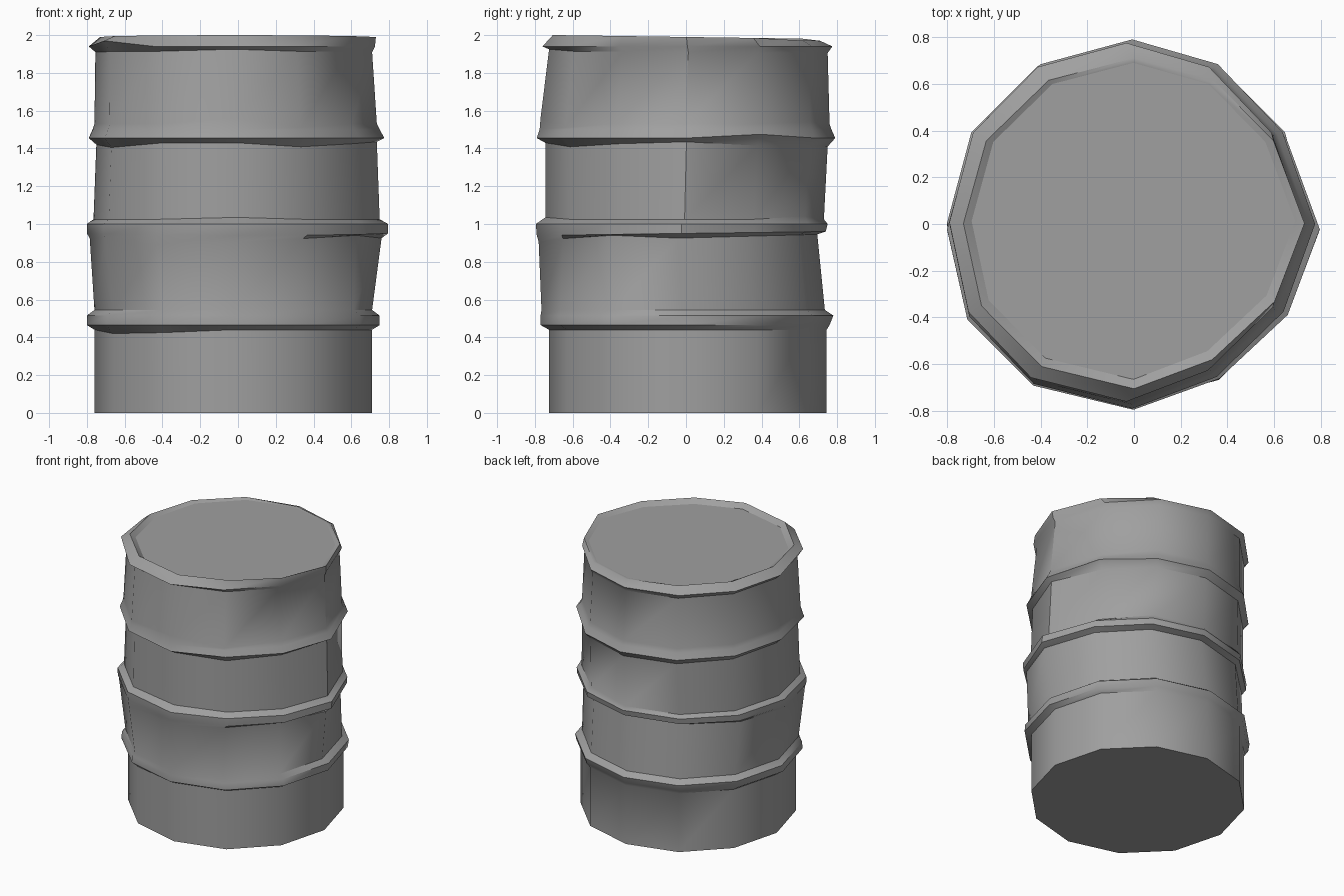
import bpy
import bmesh
from math import sin, cos, radians

cube = bpy.data.objects.get("Cube")
if cube:
    bpy.data.objects.remove(cube, do_unlink=True)

SIDES = 12


def flat_material(name, color):
    material = bpy.data.materials.new(name)
    material.use_nodes = True
    material.diffuse_color = color
    material.node_tree.nodes["Principled BSDF"].inputs["Base Color"].default_value = color
    return material


# Rings from bottom to top: height, x range, y range, forward/back lean in height
rings = [
    (0, -.76, .71, -.725, .745, 0),
    # first hoop
    (.44, -.76, .71, -.725, .745, 0),
    (.465, -.80, .75, -.77, .76, 0),
    (.515, -.80, .75, -.77, .78, 0),
    (.545, -.76, .71, -.765, .735, 0),
    # second hoop
    (.925, -.785, .76, -.78, .695, .02),
    (.95, -.80, .795, -.79, .74, .01),
    (1, -.80, .795, -.795, .75, 0),
    (1.025, -.765, .75, -.745, .73, 0),
    # third hoop
    (1.42, -.75, .735, -.745, .75, -.01),
    (1.455, -.79, .775, -.79, .79, 0),
    (1.5, -.77, .75, -.775, .77, 0),
    (1.53, -.76, .735, -.77, .76, 0),
    # top rim, its crest and the sunken lid edge
    (1.91, -.755, .71, -.725, .75, -.005),
    (1.94, -.79, .725, -.76, .775, 0),
    (1.99, -.73, .73, -.705, .71, -.01),
    (1.97, -.695, .69, -.665, .69, 0),
]

# Local dents: ring number and side, with a vertical shift
dents = {
    (1, 7): -.02, (1, 8): -.015,
    (5, 7): .015, (5, 8): -.018, (5, 10): .015, (5, 11): .025,
    (8, 2): .015, (8, 9): .01,
    (9, 7): -.02, (9, 10): -.02, (9, 0): .015,
    (10, 1): .02, (12, 9): .03, (12, 10): -.02, (12, 2): .01,
    (13, 9): .01, (14, 7): .03,
    (15, 2): -.01, (15, 3): -.01,
}

# Sideways push on some sides of the battered upper part, from the second hoop up
FIRST_PUSHED = 5
pushes = {
    1: (-.035, 0), 2: (-.025, 0), 7: (-.02, 0),
    8: (-.03, 0), 10: (-.03, .03), 11: (-.03, .02),
}

# Dented barrel shell with a closed base and a sunken lid
bm = bmesh.new()
loops = []
for r, (z, x0, x1, y0, y1, lean) in enumerate(rings):
    loop = []
    for s in range(SIDES):
        a = radians(360 * s / SIDES)
        dx, dy = pushes.get(s, (0, 0)) if r >= FIRST_PUSHED else (0, 0)
        x = (x0 + x1) / 2 + (x1 - x0) / 2 * cos(a) + dx
        y = (y0 + y1) / 2 + (y1 - y0) / 2 * sin(a) + dy
        height = z + lean * sin(a) + dents.get((r, s), 0)
        loop.append(bm.verts.new((x, y, height)))
    loops.append(loop)
for low, high in zip(loops, loops[1:]):
    for s in range(SIDES):
        t = (s + 1) % SIDES
        bm.faces.new((low[s], low[t], high[t], high[s]))
bm.faces.new(loops[0][::-1])
bm.faces.new(loops[-1])

mesh = bpy.data.meshes.new("barrel")
bm.to_mesh(mesh)
bm.free()
barrel = bpy.data.objects.new("barrel", mesh)
bpy.context.collection.objects.link(barrel)
mesh.materials.append(flat_material("dull grey metal", (.35, .35, .35, 1)))

# Smooth sides with sharp hoop edges and a flat lid
bpy.ops.object.select_all(action="DESELECT")
barrel.select_set(True)
bpy.context.view_layer.objects.active = barrel
bpy.ops.object.shade_smooth_by_angle(angle=radians(36))
mesh.polygons[-1].use_smooth = False
